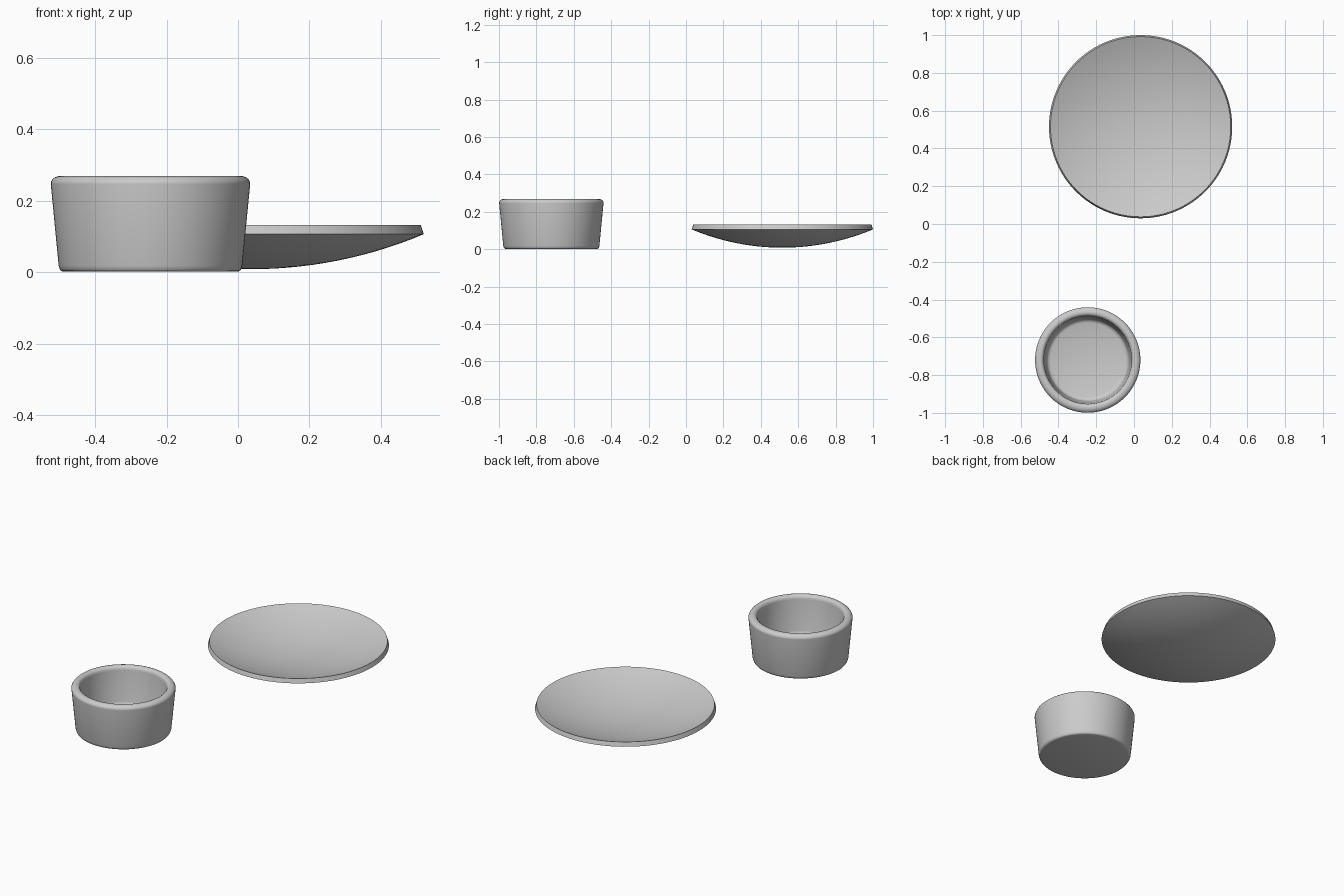
import bpy, bmesh, math

if "Cube" in bpy.data.objects:
    bpy.data.objects.remove(bpy.data.objects["Cube"])


def lathe(name, profile, location, steps=96):
    """Spin an (r, z) profile that starts and ends on the axis."""
    bm = bmesh.new()
    verts = [bm.verts.new((r, 0, z)) for r, z in profile]
    edges = [bm.edges.new(pair) for pair in zip(verts, verts[1:])]
    bmesh.ops.spin(bm, geom=verts + edges, cent=(0, 0, 0), axis=(0, 0, 1),
                   angle=2 * math.pi, steps=steps, use_duplicate=False)
    bmesh.ops.remove_doubles(bm, verts=bm.verts, dist=1e-5)
    bmesh.ops.recalc_face_normals(bm, faces=bm.faces)
    mesh = bpy.data.meshes.new(name)
    bm.to_mesh(mesh)
    bm.free()
    obj = bpy.data.objects.new(name, mesh)
    obj.location = location
    bpy.context.collection.objects.link(obj)
    bpy.ops.object.select_all(action='DESELECT')
    obj.select_set(True)
    bpy.context.view_layer.objects.active = obj
    bpy.ops.object.shade_smooth_by_angle(angle=math.radians(40))
    return obj


# Deep bowl: tapered wall, rounded rim and foot, filleted inner floor
lathe("bowl", [
    (0, 0.001), (0.243, 0.001), (0.250, 0.003), (0.254, 0.008), (0.257, 0.018),
    (0.279, 0.246), (0.279, 0.252), (0.275, 0.259), (0.268, 0.265), (0.260, 0.268),
    (0.250, 0.269), (0.243, 0.267), (0.237, 0.262), (0.233, 0.254), (0.232, 0.246),
    (0.218, 0.068), (0.215, 0.058), (0.208, 0.050), (0.197, 0.046), (0, 0.045),
], (-0.245, -0.72, 0))

# Shallow plate: spherical cap of even thickness with a crisp rim
def cap(radius, base, curve, n=14):
    return [(radius * i / n, base + curve - math.sqrt(curve ** 2 - (radius * i / n) ** 2))
            for i in range(n + 1)]

under = cap(0.485, 0.008, 1.25)
upper = cap(0.477, 0.036, 1.245)
lathe("plate", under + upper[::-1], (0.035, 0.515, 0))
